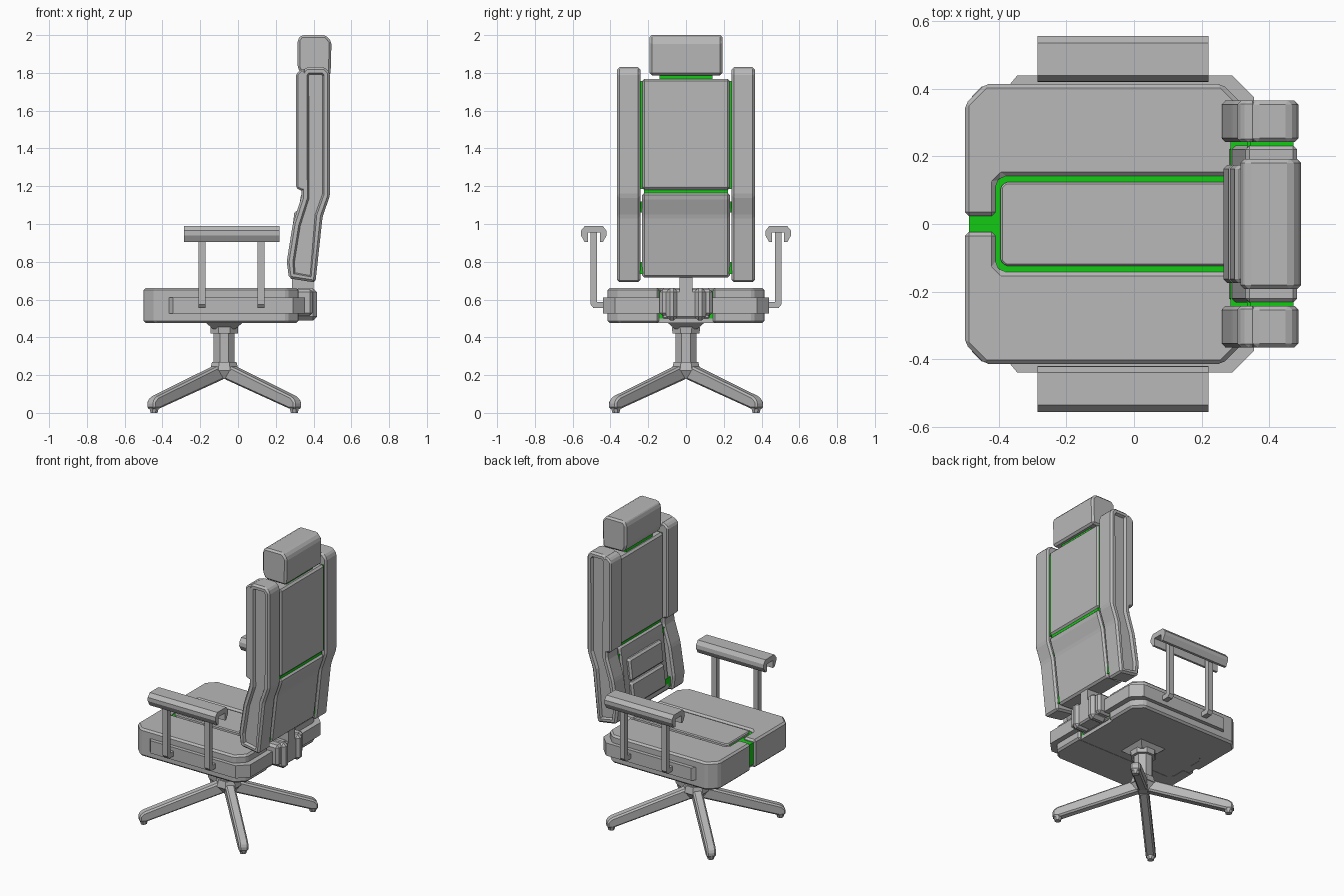
import bpy, bmesh, math
from mathutils import Matrix

cube = bpy.data.objects.get("Cube")
if cube:
    bpy.data.objects.remove(cube, do_unlink=True)


def material(name, rgb):
    m = bpy.data.materials.new(name)
    m.use_nodes = True
    m.diffuse_color = (*rgb, 1)
    m.node_tree.nodes["Principled BSDF"].inputs["Base Color"].default_value = (*rgb, 1)
    return m


GREY = material("mid_grey", (0.48, 0.48, 0.48))
GREEN = material("bright_green", (0.007, 0.6, 0.007))


def finish(name, bm, mat):
    bmesh.ops.recalc_face_normals(bm, faces=bm.faces)
    mesh = bpy.data.meshes.new(name)
    bm.to_mesh(mesh)
    bm.free()
    mesh.materials.append(mat)
    ob = bpy.data.objects.new(name, mesh)
    bpy.context.collection.objects.link(ob)
    return ob


def prism(name, pts, axis, lo, hi, bevel=0.0, mat=GREY, groove=0):
    """Extrude a 2D outline along an axis, chamfer it, optionally recess one end."""
    place = {"x": lambda p, d: (d, p[0], p[1]),
             "y": lambda p, d: (p[0], d, p[1]),
             "z": lambda p, d: (p[0], p[1], d)}[axis]
    bm = bmesh.new()
    ends = [[bm.verts.new(place(p, d)) for p in pts] for d in (lo, hi)]
    for ring in ends:
        bm.faces.new(ring)
    n = len(pts)
    for i in range(n):
        j = (i + 1) % n
        bm.faces.new((ends[0][i], ends[0][j], ends[1][j], ends[1][i]))
    bmesh.ops.recalc_face_normals(bm, faces=bm.faces)
    if bevel:
        bmesh.ops.bevel(bm, geom=bm.edges[:], offset=bevel, segments=1,
                        affect="EDGES", clamp_overlap=True)
    if groove:
        bm.normal_update()
        side = max((f for f in bm.faces if f.normal.y * groove > 0.99),
                   key=lambda f: f.calc_area())
        bmesh.ops.inset_region(bm, faces=[side], thickness=0.02)
        bmesh.ops.inset_region(bm, faces=[side], thickness=0.009, depth=-0.018)
    return finish(name, bm, mat)


def box(name, x, y, z, bevel=0.0, mat=GREY):
    pts = [(x[0], y[0]), (x[1], y[0]), (x[1], y[1]), (x[0], y[1])]
    return prism(name, pts, "z", z[0], z[1], bevel, mat)


def cone(name, x, y, z, r_low, r_high, sides=8):
    bm = bmesh.new()
    bmesh.ops.create_cone(bm, cap_ends=True, segments=sides, radius1=r_low,
                          radius2=r_high, depth=z[1] - z[0])
    turn = Matrix.Rotation(math.pi / sides, 4, "Z")
    shift = Matrix.Translation((x, y, (z[0] + z[1]) / 2))
    bmesh.ops.transform(bm, matrix=shift @ turn, verts=bm.verts)
    return finish(name, bm, GREY)


def flip(pts, s):
    return [(a, s * b) for a, b in pts]


# Swivel base with four diagonal legs
CX = -0.073
cone("under_plate", CX, 0, (0.445, 0.485), 0.085, 0.15, 4)
cone("upper_collar", CX, 0, (0.42, 0.455), 0.078, 0.08)
cone("column", CX, 0, (0.25, 0.43), 0.06, 0.06)
cone("lower_collar", CX, 0, (0.225, 0.27), 0.082, 0.07)
cone("hub", CX, 0, (0.18, 0.23), 0.05, 0.08)
leg = [(0.02, 0.18), (0.02, 0.255), (0.06, 0.25), (0.53, 0.085),
       (0.555, 0.06), (0.555, 0.02), (0.515, 0.02)]
for i in range(4):
    a = math.radians(45 + 90 * i)
    ob = prism(f"base_leg_{i + 1}", leg, "y", -0.03, 0.03, 0.01)
    ob.rotation_euler.z = a
    ob.location.x = CX
    cone(f"foot_{i + 1}", CX + 0.525 * math.cos(a), 0.525 * math.sin(a),
         (0, 0.03), 0.02, 0.028)

# Seat: two side cushions around a central pad, with a green core in the gaps
half = [(-0.5, 0.023), (-0.5, 0.355), (-0.44, 0.415), (0.26, 0.415), (0.32, 0.355),
        (0.32, 0.142), (-0.39, 0.142), (-0.41, 0.122), (-0.41, 0.023)]
band = [(-0.37, 0.41), (-0.345, 0.44), (0.29, 0.44), (0.355, 0.375)]
for s, side in ((1, "right"), (-1, "left")):
    prism(f"seat_cushion_{side}", flip(half, s), "z", 0.475, 0.662, 0.012)
pad = [(-0.395, -0.11), (-0.38, -0.124), (0.31, -0.124),
       (0.31, 0.124), (-0.38, 0.124), (-0.395, 0.11)]
prism("seat_pad", pad, "z", 0.5, 0.662, 0.006)
box("seat_core", (-0.488, 0.3), (-0.16, 0.16), (0.5, 0.645), mat=GREEN)
box("seat_bottom", (-0.47, 0.3), (-0.34, 0.34), (0.476, 0.505))
prism("seat_band", band + flip(band[::-1], -1), "z", 0.527, 0.612)

# Armrests
rest = [(0.42, 0.94), (0.422, 0.965), (0.44, 0.99), (0.535, 0.99), (0.556, 0.965),
        (0.556, 0.94), (0.537, 0.905), (0.52, 0.905), (0.52, 0.955),
        (0.455, 0.955), (0.455, 0.905), (0.44, 0.905)]
post = [(0.472, 0.958), (0.506, 0.958), (0.506, 0.575), (0.49, 0.555),
        (0.43, 0.555), (0.43, 0.588), (0.472, 0.588)]
for s, side in ((1, "right"), (-1, "left")):
    prism(f"armrest_{side}", [(s * y, z) for y, z in rest], "x", -0.285, 0.22)
    for x, where in ((-0.19, "front"), (0.122, "rear")):
        prism(f"armrest_post_{side}_{where}", [(s * y, z) for y, z in post],
              "x", x - 0.018, x + 0.018)

# Bracket joining seat and backrest
box("bracket_body", (0.29, 0.395), (-0.14, 0.14), (0.515, 0.655), 0.015)
for s in (-1, 1):
    box("bracket_cheek_" + ("left" if s < 0 else "right"), (0.3, 0.418),
        sorted((s * 0.045, s * 0.105)), (0.49, 0.66), 0.02)
box("bracket_pin", (0.3, 0.4), (-0.06, 0.06), (0.5, 0.65), 0.01)
box("back_stem", (0.285, 0.4), (-0.035, 0.035), (0.63, 0.73))

# Backrest side bolsters with a recessed outer panel
bolster = [(0.27, 0.712), (0.41, 0.69), (0.448, 1.04), (0.487, 1.15), (0.487, 1.8),
           (0.46, 1.83), (0.36, 1.83), (0.335, 1.8), (0.335, 1.14), (0.29, 1.0),
           (0.258, 0.8)]
front_pad = [(0.337, 1.175), (0.307, 1.19), (0.307, 1.795), (0.335, 1.82), (0.36, 1.82), (0.36, 1.175)]
for s, side in ((1, "right"), (-1, "left")):
    lo, hi = sorted((s * 0.242, s * 0.365))
    prism(f"bolster_{side}", bolster, "y", lo, hi, 0.012, groove=s)
    prism(f"bolster_front_pad_{side}", front_pad, "y", lo, hi, 0.01)

# Backrest centre cushions
box("upper_back_cushion", (0.33, 0.483), (-0.232, 0.232), (1.18, 1.768), 0.012)
lower = [(0.28, 0.72), (0.41, 0.715), (0.448, 1.04), (0.483, 1.14), (0.483, 1.165),
         (0.335, 1.165), (0.325, 1.1)]
prism("lower_back_cushion", lower, "y", -0.232, 0.232, 0.012)
for i, (z0, z1) in enumerate(((0.765, 0.915), (0.925, 1.07))):
    x0, x1 = [0.28 + 0.118 * (z - 0.72) for z in (z0, z1)]
    prism(f"lumbar_pad_{i + 1}", [(x0 - 0.022, z0), (x0 + 0.04, z0), (x1 + 0.04, z1),
                                  (x1 - 0.022, z1)], "y", -0.175, 0.175, 0.012)

# Green inner frame showing between the back cushions
box("upper_back_core", (0.345, 0.472), (-0.25, 0.25), (1.185, 1.757), mat=GREEN)
box("back_seam", (0.345, 0.472), (-0.222, 0.222), (1.14, 1.2), mat=GREEN)
box("upper_link", (0.335, 0.44), (-0.25, 0.25), (1.06, 1.12), mat=GREEN)
box("lower_link", (0.285, 0.405), (-0.25, 0.25), (0.735, 0.8), mat=GREEN)
box("neck", (0.35, 0.46), (-0.14, 0.14), (1.75, 1.81), mat=GREEN)

# Headrest
head = [(0.315, 1.83), (0.335, 1.79), (0.49, 1.787), (0.495, 1.965),
        (0.465, 2.0), (0.335, 2.0), (0.315, 1.975)]
prism("headrest", head, "y", -0.193, 0.193, 0.012)
